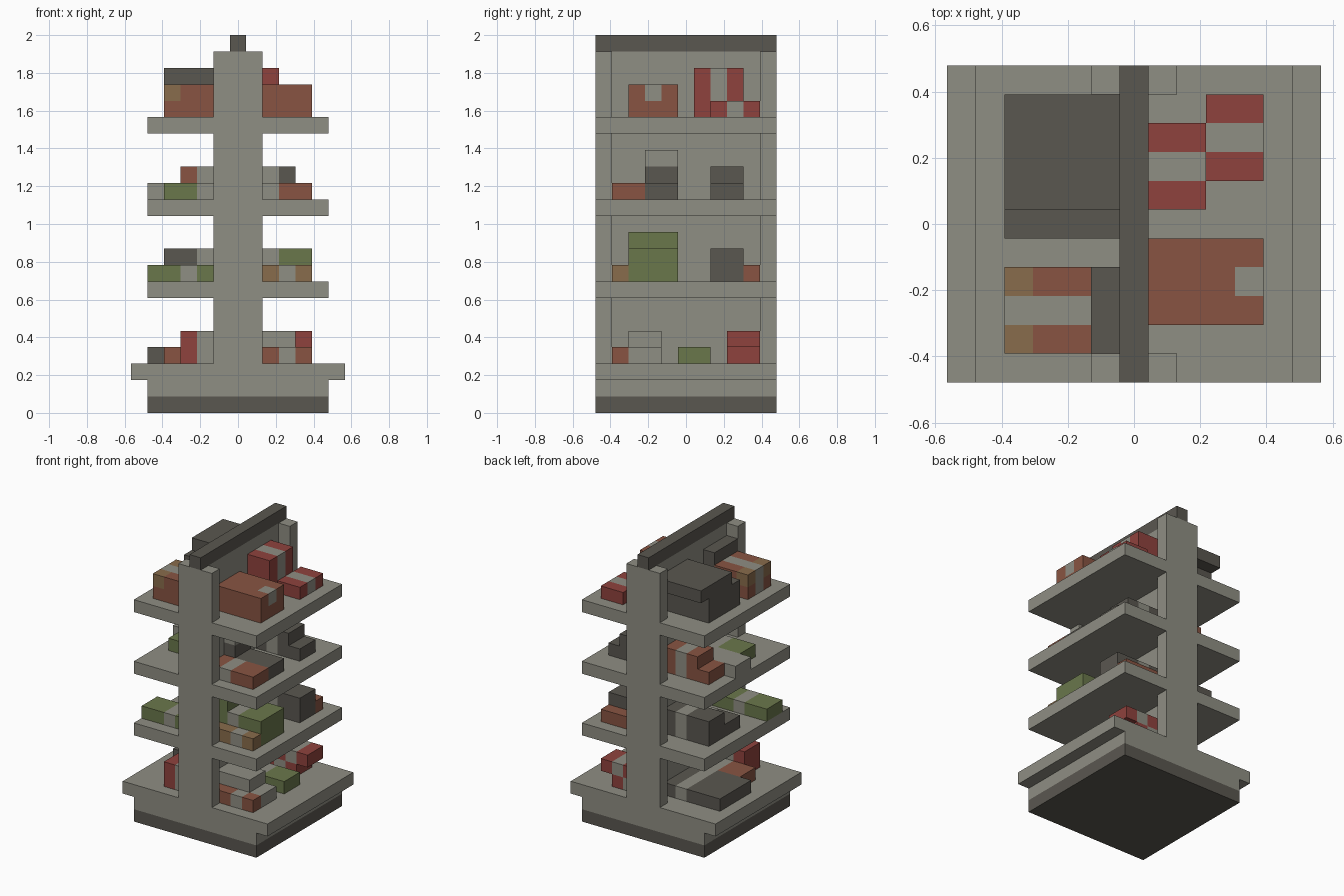
import bpy, bmesh
from math import floor
from mathutils import Vector

old = bpy.data.objects.get("Cube")
if old:
    bpy.data.objects.remove(old, do_unlink=True)

U = 2 / 23  # one block unit


def linear(c):
    c /= 255
    return c / 12.92 if c <= 0.04045 else ((c + 0.055) / 1.055) ** 2.4


def material(name, hexcode):
    m = bpy.data.materials.new(name)
    col = [linear(v) for v in bytes.fromhex(hexcode)] + [1]
    m.use_nodes = True
    m.diffuse_color = col
    bsdf = m.node_tree.nodes["Principled BSDF"]
    bsdf.inputs["Base Color"].default_value = col
    bsdf.inputs["Roughness"].default_value = 0.9
    return m


MATS = {
    "g": material("stone grey", "8F8E83"),
    "d": material("dark grey", "5A5750"),
    "b": material("brown", "885442"),
    "r": material("red", "8F423D"),
    "o": material("olive green", "6A774B"),
    "t": material("tan", "896C4C"),
}


def block(name, x, y, z, rule):
    """Box between unit bounds; rule gives the colour key of a unit cell."""
    lo, hi = (Vector(p) for p in zip(sorted(x), sorted(y), sorted(z)))
    size, mid = hi - lo, (lo + hi) / 2
    keys = sorted(set(rule)) if isinstance(rule, str) else list(MATS)
    bm = bmesh.new()
    bmesh.ops.create_cube(bm, size=1)
    bmesh.ops.scale(bm, vec=size, verts=bm.verts)
    bmesh.ops.translate(bm, vec=mid, verts=bm.verts)
    if not isinstance(rule, str):
        for axis in range(3):
            normal = Vector([float(i == axis) for i in range(3)])
            for k in range(1, round(size[axis])):
                bmesh.ops.bisect_plane(bm, geom=bm.verts[:] + bm.edges[:] + bm.faces[:],
                                       plane_co=lo + normal * k, plane_no=normal)
        bm.normal_update()
        for f in bm.faces:
            cell = f.calc_center_median() - f.normal * 0.5
            f.material_index = keys.index(rule(cell))
        bmesh.ops.dissolve_limit(bm, angle_limit=0.01, verts=bm.verts,
                                 edges=bm.edges, delimit={'MATERIAL'})
    bmesh.ops.translate(bm, vec=-mid, verts=bm.verts)
    bmesh.ops.scale(bm, vec=(U, U, U), verts=bm.verts)
    me = bpy.data.meshes.new(name)
    bm.to_mesh(me)
    bm.free()
    for k in keys:
        me.materials.append(MATS[k])
    ob = bpy.data.objects.new(name, me)
    ob.location = mid * U
    bpy.context.collection.objects.link(ob)


def parcel(name, side, y, z, bands, start=0):
    """Box against the panel; bands lists its colours outward from the panel."""
    a = 0.5 + start
    x = (side * a, side * (a + len(bands)))
    block(name, x, y, z, lambda p: bands[floor(abs(p.x) - a)])


def striped(name, side, y, z, start, length, bands):
    """Box whose colour bands run from front to back."""
    a = 0.5 + start
    block(name, (side * a, side * (a + length)), y, z,
          lambda p: bands[floor(p.y - y[0])])


# Frame
FULL = (-5.5, 5.5)
block("base_plinth", FULL, FULL, (0, 1), "d")
block("base_body", FULL, FULL, (1, 2), "g")
block("base_shelf", (-6.5, 6.5), FULL, (2, 3), "g")
for name, z in (("lower_shelf", 7), ("middle_shelf", 12), ("upper_shelf", 17)):
    block(name, FULL, FULL, (z, z + 1), "g")
block("front_post", (-1.5, 1.5), (-5.5, -4.5), (3, 22), "g")
block("back_post", (-1.5, 1.5), (4.5, 5.5), (3, 22), "g")
block("centre_panel", (-0.5, 0.5), (-4.5, 4.5), (3, 22), "g")
block("top_rail", (-0.5, 0.5), FULL, (22, 23), "d")

# Rows of depth shared by the goods
L, R = -1, 1
FRONT, MID, BACK = (-2.5, -0.5), (-0.5, 1.5), (1.5, 3.5)
CORNER = (-4.5, -2.5)

# Goods on the base shelf
parcel("low_brown_parcel", R, (-4.5, -3.5), (3, 4), "bbgb")
parcel("grey_crate", R, (-3.5, -1.5), (3, 4), "gggg")
parcel("grey_crate_lid", R, (-3.5, -1.5), (4, 5), "ggg")
parcel("low_green_parcel", R, MID, (3, 4), "ogoo")
parcel("red_parcel_bottom", R, (2.5, 4.5), (3, 4), "rgr")
parcel("red_parcel_top", R, (2.5, 4.5), (4, 5), "rrgr")
parcel("tall_red_parcel", L, CORNER, (3, 5), "rgr")
parcel("small_brown_parcel", L, FRONT, (3, 4), "bgbb")
parcel("flat_dark_case", L, (-0.5, 3.5), (3, 4), "dgddd")

# Goods on the lower shelf
parcel("tan_parcel", R, (-4.5, -3.5), (8, 9), "ttgt")
parcel("green_chest", R, (-3.5, -0.5), (8, 10), "ogoo")
parcel("green_chest_back", R, (-3.5, -0.5), (10, 11), "o")
parcel("dark_parcel", R, BACK, (8, 10), "dgdd")
parcel("back_brown_parcel", R, (3.5, 4.5), (8, 9), "bbbb")
parcel("long_green_parcel", L, CORNER, (8, 9), "oogoo")
parcel("low_dark_parcel", L, MID, (8, 9), "dgdd")
parcel("striped_dark_parcel", L, BACK, (8, 10), "dgdd")

# Goods on the middle shelf
parcel("brown_parcel", R, CORNER, (13, 14), "bgbb")
parcel("dark_seat", R, FRONT, (13, 14), "dddd")
parcel("dark_seat_back", R, FRONT, (14, 15), "d")
parcel("grey_headrest", R, FRONT, (15, 16), "g")
parcel("square_dark_parcel", R, BACK, (13, 15), "dgd")
parcel("dark_parcel_foot", R, BACK, (13, 14), "d", 3)
parcel("green_parcel", L, FRONT, (13, 14), "ogoo")
parcel("long_grey_parcel", L, MID, (13, 14), "ggggg")
parcel("stepped_brown_parcel", L, BACK, (13, 15), "bgb")
parcel("stepped_brown_foot", L, BACK, (13, 14), "b", 3)

# Goods on the upper shelf
block("labelled_brown_box", (0.5, 4.5), (-3.5, -0.5), (18, 20),
      lambda p: "g" if p.x > 3.5 and -2.5 < p.y < -1.5 and p.z > 19 else "b")
striped("red_gift_tall", R, (0.5, 3.5), (18, 21), 0, 2, "rgr")
striped("red_gift_small", R, (1.5, 4.5), (18, 19), 2, 2, "rgr")
block("strapped_brown_box", (-4.5, -1.5), (-4.5, -1.5), (18, 20),
      lambda p: "g" if -3.5 < p.y < -2.5 else
      "t" if p.x < -3.5 and p.z > 19 else "b")
parcel("leaning_dark_board", L, (-4.5, -1.5), (18, 21), "d")
parcel("dark_trunk", L, (-0.5, 3.5), (18, 20), "dddd")
parcel("dark_trunk_lid", L, (0.5, 4.5), (20, 21), "dddd")
